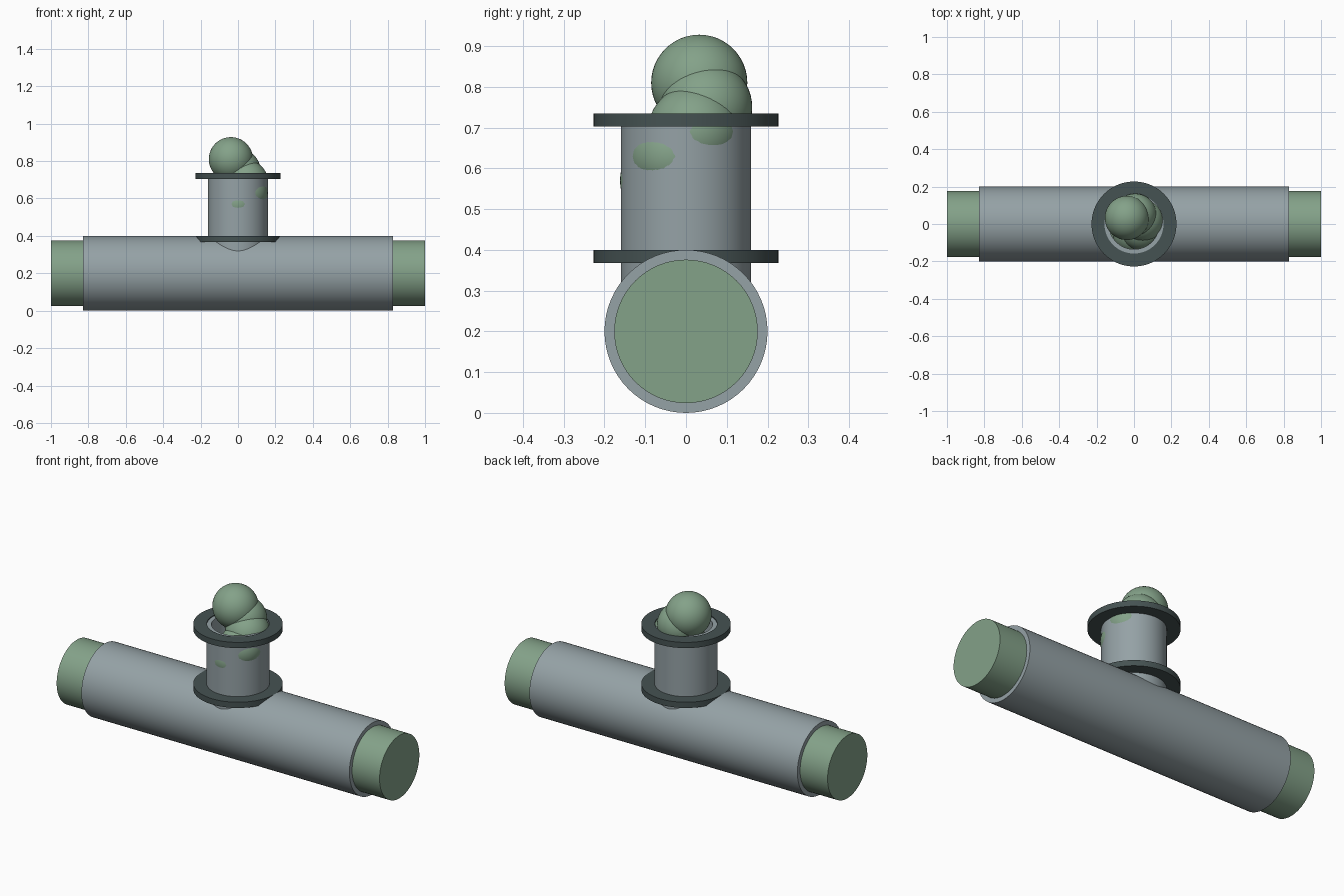
import bpy, math
from mathutils import Matrix, Vector

if "Cube" in bpy.data.objects:
    bpy.data.objects.remove(bpy.data.objects["Cube"])


def material(name, rgb):
    m = bpy.data.materials.new(name)
    m.diffuse_color = (*rgb, 1)
    m.use_nodes = True
    m.node_tree.nodes["Principled BSDF"].inputs["Base Color"].default_value = m.diffuse_color
    return m


STEEL = material("steel", (0.30, 0.36, 0.38))
DARK = material("dark_steel", (0.06, 0.085, 0.085))
GREEN = material("green_slime", (0.23, 0.36, 0.25))


def finish(obj, name, mat):
    obj.name = name
    obj.data.materials.append(mat)
    bpy.ops.object.select_all(action='DESELECT')
    obj.select_set(True)
    bpy.context.view_layer.objects.active = obj
    bpy.ops.object.shade_smooth_by_angle(angle=math.radians(35))
    return obj


def tube(name, outer, inner, lo, hi, mat, segs=64):
    """Hollow ring swept around z between two heights."""
    profile = [(outer, lo), (outer, hi), (inner, hi), (inner, lo)]
    verts, faces = [], []
    for i in range(segs):
        a = 2 * math.pi * i / segs
        verts += [(r * math.cos(a), r * math.sin(a), z) for r, z in profile]
    for i in range(segs):
        j = (i + 1) % segs
        for k in range(4):
            n = (k + 1) % 4
            faces.append((i * 4 + k, j * 4 + k, j * 4 + n, i * 4 + n))
    mesh = bpy.data.meshes.new(name)
    mesh.from_pydata(verts, [], faces)
    obj = bpy.data.objects.new(name, mesh)
    bpy.context.collection.objects.link(obj)
    return finish(obj, name, mat)


# Main horizontal pipe
pipe = tube("main_pipe", 0.2, 0.176, -0.83, 0.83, STEEL)
pipe.data.transform(Matrix.Translation((0, 0, 0.2)) @ Matrix.Rotation(math.pi / 2, 4, 'Y'))

# Green filling sticking out of both ends
bpy.ops.mesh.primitive_cylinder_add(vertices=64, radius=0.176, depth=2,
                                    location=(0, 0, 0.2), rotation=(0, math.pi / 2, 0))
finish(bpy.context.object, "pipe_filling", GREEN)

# Upright neck with two flanges
tube("neck", 0.16, 0.135, 0.25, 0.73, STEEL)
tube("lower_flange", 0.227, 0.155, 0.368, 0.40, DARK)
tube("upper_flange", 0.227, 0.158, 0.703, 0.735, DARK)

# Blobs spiralling up out of the neck, one radian per step
radii = [0.106, 0.112, 0.1155, 0.115, 0.113, 0.118]
for i, r in enumerate(radii):
    a = 10 + i
    bpy.ops.mesh.primitive_uv_sphere_add(
        segments=48, ring_count=24, radius=r,
        location=(0.05 * math.cos(a), 0.05 * math.sin(a), 0.51 + 0.06 * i))
    finish(bpy.context.object, f"blob_{i + 1}", GREEN)
